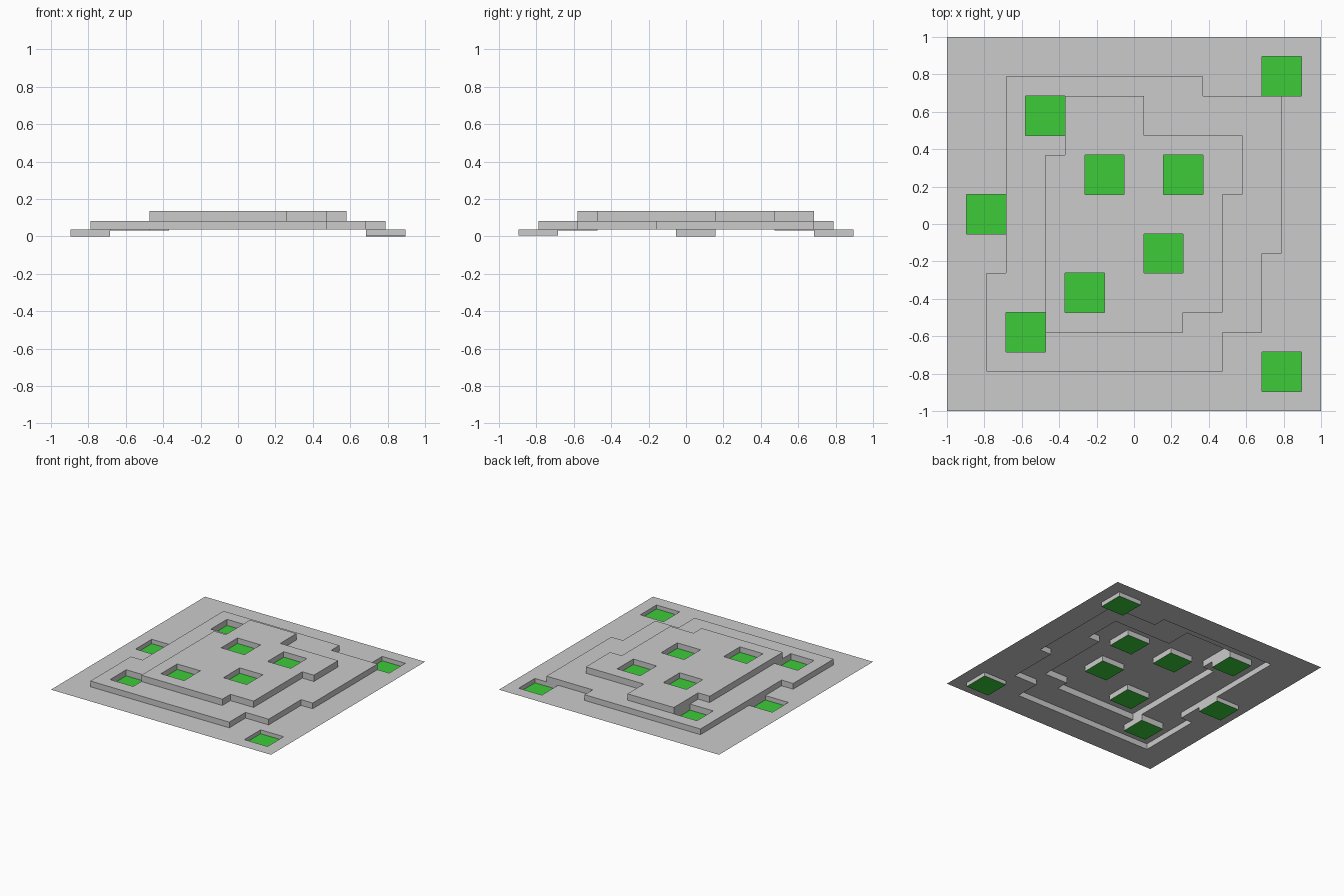
import bpy

if "Cube" in bpy.data.objects:
    bpy.data.objects.remove(bpy.data.objects["Cube"])

N = 19                      # the board is a 19 x 19 cell grid
C = 2 / N
GROUND, LOWER, UPPER = 0.036, 0.083, 0.135

# Stepped outlines of the two terraces, in grid units
LOWER_OUTLINE = [(3, 17), (13, 17), (13, 16), (17, 16), (17, 8), (16, 8), (16, 4),
                 (14, 4), (14, 2), (2, 2), (2, 7), (3, 7)]
UPPER_OUTLINE = [(6, 16), (10, 16), (10, 14), (15, 14), (15, 11), (14, 11), (14, 5),
                 (12, 5), (12, 4), (5, 4), (5, 13), (6, 13)]
# Sunken 2 x 2 pits: lower-left cell and floor height
PITS = [(16, 16, 0.0), (1, 9, 0.0), (16, 1, 0.004),
        (4, 14, 0.033), (3, 3, 0.033),
        (7, 11, 0.09), (11, 11, 0.09), (10, 7, 0.09), (6, 5, 0.09)]


def inside(i, j, outline):
    x, y, hit = i + 0.5, j + 0.5, False
    for (ax, ay), (bx, by) in zip(outline, outline[1:] + outline[:1]):
        if (ay > y) != (by > y) and x < ax:
            hit = not hit
    return hit


def height(i, j):
    for pi, pj, z in PITS:
        if pi <= i < pi + 2 and pj <= j < pj + 2:
            return z
    if inside(i, j, UPPER_OUTLINE):
        return UPPER
    return LOWER if inside(i, j, LOWER_OUTLINE) else GROUND


def build(name, quads, material=None):
    index, faces = {}, []
    for quad in quads:
        faces.append([index.setdefault(p, len(index)) for p in quad])
    mesh = bpy.data.meshes.new(name)
    mesh.from_pydata([(x * C - 1, y * C - 1, z) for x, y, z in index], [], faces)
    mesh.update()
    if material:
        mesh.materials.append(material)
    obj = bpy.data.objects.new(name, mesh)
    bpy.context.collection.objects.link(obj)


H = {(i, j): height(i, j) for i in range(N) for j in range(N)}

# Flat decks, one open sheet per level
for name, z in (("ground_deck", GROUND), ("lower_terrace", LOWER), ("upper_terrace", UPPER)):
    build(name, [[(i, j, z), (i + 1, j, z), (i + 1, j + 1, z), (i, j + 1, z)]
                 for (i, j), h in H.items() if h == z])

# Vertical step walls wherever neighbouring cells differ, facing the lower cell
walls = []
for (i, j), h in H.items():
    for ni, nj, a, b in ((i + 1, j, (i + 1, j), (i + 1, j + 1)),
                         (i, j + 1, (i + 1, j + 1), (i, j + 1))):
        n = H.get((ni, nj), h)
        if n != h:
            walls.append([(*a, n), (*b, n), (*b, h), (*a, h)])
build("step_walls", walls)

# Green pit floors
green = bpy.data.materials.new("green")
green.diffuse_color = (0.045, 0.6, 0.04, 1)
green.use_nodes = True
green.node_tree.nodes["Principled BSDF"].inputs["Base Color"].default_value = green.diffuse_color
for i, j, z in PITS:
    build("pit_floor", [[(i, j, z), (i + 2, j, z), (i + 2, j + 2, z), (i, j + 2, z)]], green)
